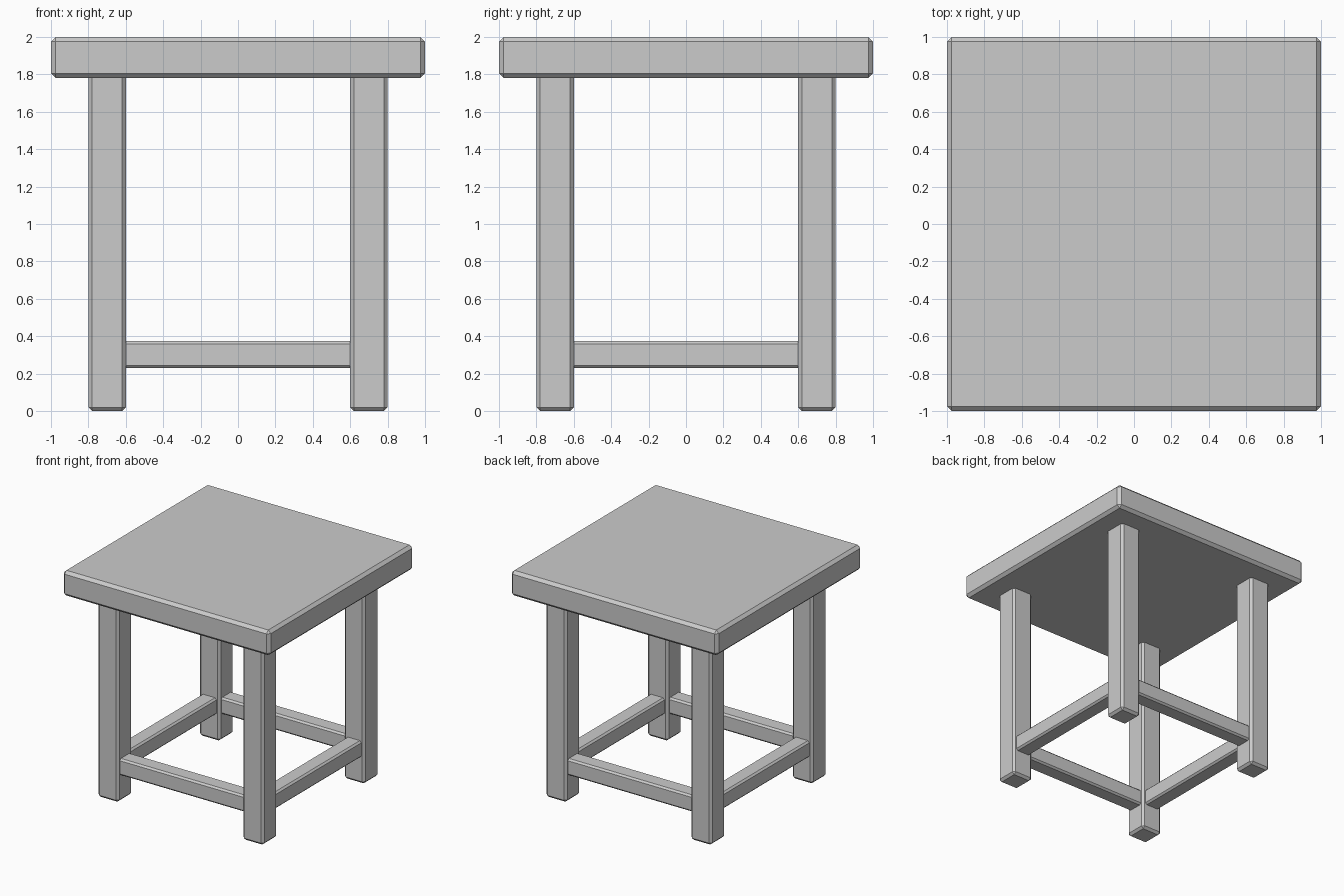
import bpy

cube = bpy.data.objects.get("Cube")
if cube:
    bpy.data.objects.remove(cube, do_unlink=True)

grey = bpy.data.materials.new("plain_grey")
grey.use_nodes = True
colour = (0.6, 0.6, 0.6, 1)
grey.diffuse_color = colour
grey.node_tree.nodes["Principled BSDF"].inputs["Base Color"].default_value = colour


def beam(name, centre, size, chamfer):
    """Box with a flat chamfer on every edge."""
    bpy.ops.mesh.primitive_cube_add(size=1, location=centre)
    obj = bpy.context.object
    obj.name = name
    obj.scale = size
    bpy.ops.object.transform_apply(location=False, rotation=False, scale=True)
    obj.data.materials.append(grey)
    bevel = obj.modifiers.new("chamfer", 'BEVEL')
    bevel.width = chamfer
    bevel.segments = 1
    return obj


# Square top
beam("table_top", (0, 0, 1.89), (2, 2, 0.22), 0.025)

# Four legs
for y, end in ((-0.7, "front"), (0.7, "back")):
    for x, side in ((0.7, "left"), (-0.7, "right")):
        beam(f"{end}_{side}_leg", (x, y, 0.9), (0.2, 0.2, 1.8), 0.02)

# Rails between the legs
for sign, end, side in ((-1, "front", "right"), (1, "back", "left")):
    beam(f"{end}_rail", (0, sign * 0.7, 0.302), (1.24, 0.145, 0.145), 0.015)
    beam(f"{side}_rail", (sign * 0.7, 0, 0.302), (0.145, 1.24, 0.145), 0.015)
